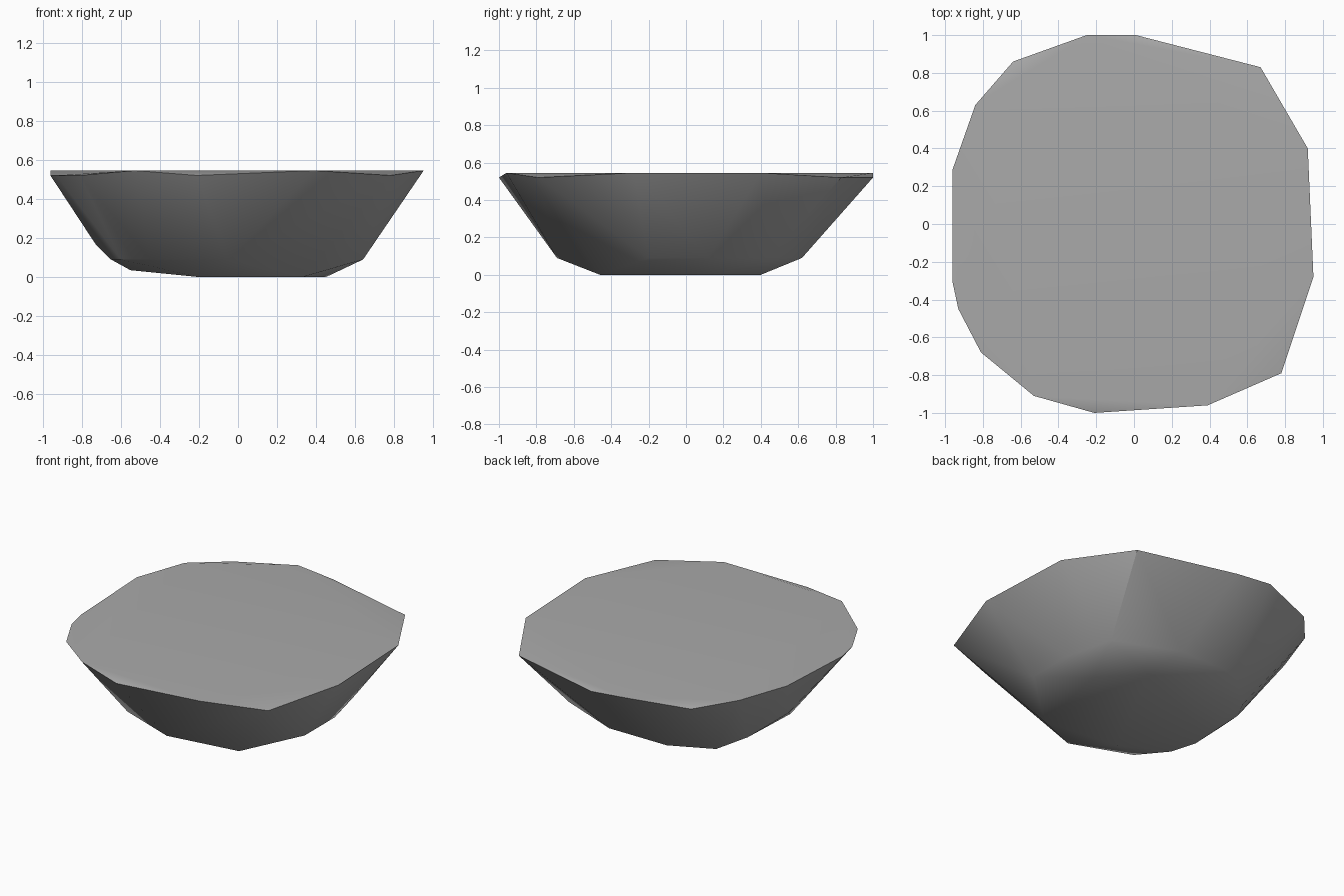
import bpy, bmesh, math

cube = bpy.data.objects.get("Cube")
if cube:
    bpy.data.objects.remove(cube, do_unlink=True)

HIGH, LOW, BELT = 0.545, 0.52, 0.09

# Rim corners: raised ones bound the flat top, lowered ones chip its edge
rim_high = [(-.25, 1), (.92, .40), (.95, -.28), (.39, -.96), (-.53, -.91),
            (-.96, .29), (-.84, .63)]
rim_low = [(.01, 1), (.67, .83), (.78, -.79), (-.21, -1), (-.81, -.68),
           (-.93, -.45), (-.96, -.31), (-.64, .86)]

# Belt where the sloping sides turn under
belt = [(.64, -.20), (.64, .12), (.56, .45), (.14, .62), (-.29, .62),
        (-.63, .24), (-.65, -.19), (-.60, -.36), (-.45, -.54), (-.05, -.69)]

# Resting face, plus a few uneven corners
base = [(.33, -.46), (.45, .15), (.22, .40), (-.20, -.40)]
uneven = [(-.73, -.05, .17), (-.52, .42, .05), (-.55, 0, .035)]


def at_height(points, z):
    return [(x, y, z) for x, y in points]


corners = (at_height(rim_high, HIGH) + at_height(rim_low, LOW)
           + at_height(belt, BELT) + at_height(base, 0) + uneven)

# Wrap the corners in one faceted stone
bm = bmesh.new()
for co in corners:
    bm.verts.new(co)
bmesh.ops.convex_hull(bm, input=bm.verts[:])
loose = [v for v in bm.verts if not v.link_faces]
bmesh.ops.delete(bm, geom=loose, context='VERTS')
bmesh.ops.dissolve_limit(bm, angle_limit=math.radians(0.5),
                         verts=bm.verts[:], edges=bm.edges[:])
bmesh.ops.recalc_face_normals(bm, faces=bm.faces[:])
mesh = bpy.data.meshes.new("stone")
bm.to_mesh(mesh)
bm.free()

stone = bpy.data.objects.new("stone", mesh)
bpy.context.collection.objects.link(stone)

# Plain grey
grey = bpy.data.materials.new("stone grey")
grey.use_nodes = True
colour = (0.4, 0.4, 0.4, 1)
grey.diffuse_color = colour
grey.node_tree.nodes["Principled BSDF"].inputs["Base Color"].default_value = colour
mesh.materials.append(grey)

# Soft sides, crisp rim and base
bpy.ops.object.select_all(action='DESELECT')
stone.select_set(True)
bpy.context.view_layer.objects.active = stone
bpy.ops.object.shade_smooth_by_angle(angle=math.radians(30))
